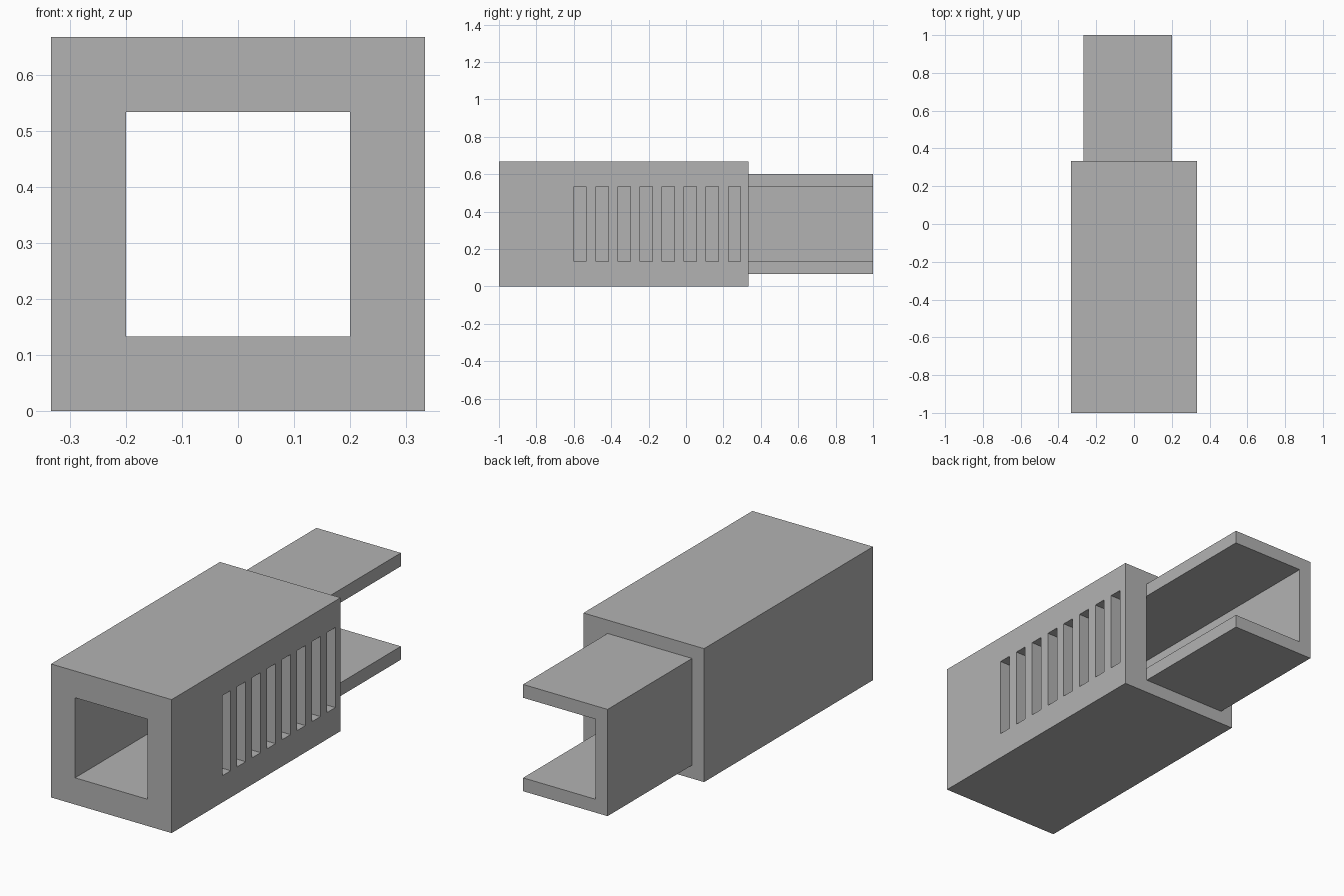
import bpy
import bmesh
from mathutils import Vector

cube = bpy.data.objects.get("Cube")
if cube:
    bpy.data.objects.remove(cube, do_unlink=True)

grey = bpy.data.materials.new("plain_grey")
grey.use_nodes = True
colour = (0.45, 0.45, 0.45, 1)
grey.diffuse_color = colour
grey.node_tree.nodes["Principled BSDF"].inputs["Base Color"].default_value = colour

U = 1 / 15                      # wall module
HALF, BORE = 5 * U, 3 * U       # half widths of housing and bore
MID = HALF                      # height of the bore axis
SLOTS, SLOT_START, SLOT_PITCH = 8, -9 * U, 0.118


def finish(bm, name):
    bmesh.ops.recalc_face_normals(bm, faces=bm.faces[:])
    mesh = bpy.data.meshes.new(name)
    bm.to_mesh(mesh)
    bm.free()
    mesh.materials.append(grey)
    obj = bpy.data.objects.new(name, mesh)
    bpy.context.collection.objects.link(obj)
    return obj


def lattice_solid(name, cuts, is_solid):
    """Skin the filled cells of a box lattice and merge the flat faces."""
    bm = bmesh.new()
    sizes = [len(c) - 1 for c in cuts]

    def filled(cell):
        if any(i < 0 or i >= n for i, n in zip(cell, sizes)):
            return False
        return is_solid(*[(c[i] + c[i + 1]) / 2 for c, i in zip(cuts, cell)])

    for i in range(sizes[0]):
        for j in range(sizes[1]):
            for k in range(sizes[2]):
                cell = (i, j, k)
                if not filled(cell):
                    continue
                for axis in range(3):
                    for step in (0, 1):
                        near = list(cell)
                        near[axis] += 2 * step - 1
                        if filled(near):
                            continue
                        a, b = (axis + 1) % 3, (axis + 2) % 3
                        verts = []
                        for da, db in ((0, 0), (1, 0), (1, 1), (0, 1)):
                            p = Vector()
                            p[axis] = cuts[axis][cell[axis] + step]
                            p[a] = cuts[a][cell[a] + da]
                            p[b] = cuts[b][cell[b] + db]
                            verts.append(bm.verts.new(p))
                        bm.faces.new(verts)
    bmesh.ops.remove_doubles(bm, verts=bm.verts[:], dist=0.0001)
    bmesh.ops.recalc_face_normals(bm, faces=bm.faces[:])
    bmesh.ops.dissolve_limit(bm, angle_limit=0.01, verts=bm.verts[:], edges=bm.edges[:])
    return finish(bm, name)


# Square housing with a bore and a row of vents through its left wall
slots = [(SLOT_START + i * SLOT_PITCH, SLOT_START + i * SLOT_PITCH + U) for i in range(SLOTS)]


def housing_rule(x, y, z):
    if abs(z - MID) > BORE or x < -BORE:
        return True
    return x > BORE and not any(a < y < b for a, b in slots)


lattice_solid(
    "vented_housing",
    ([-HALF, -BORE, BORE, HALF],
     [-1] + [edge for pair in slots for edge in pair] + [HALF],
     [0, MID - BORE, MID + BORE, 2 * MID]),
    housing_rule)

# Rear channel: a C profile, open towards the left, continuing the bore
lattice_solid(
    "rear_channel",
    ([-4 * U, -BORE, BORE],
     [HALF, 1],
     [MID - 4 * U, MID - BORE, MID + BORE, MID + 4 * U]),
    lambda x, y, z: x < -BORE or abs(z - MID) > BORE)
